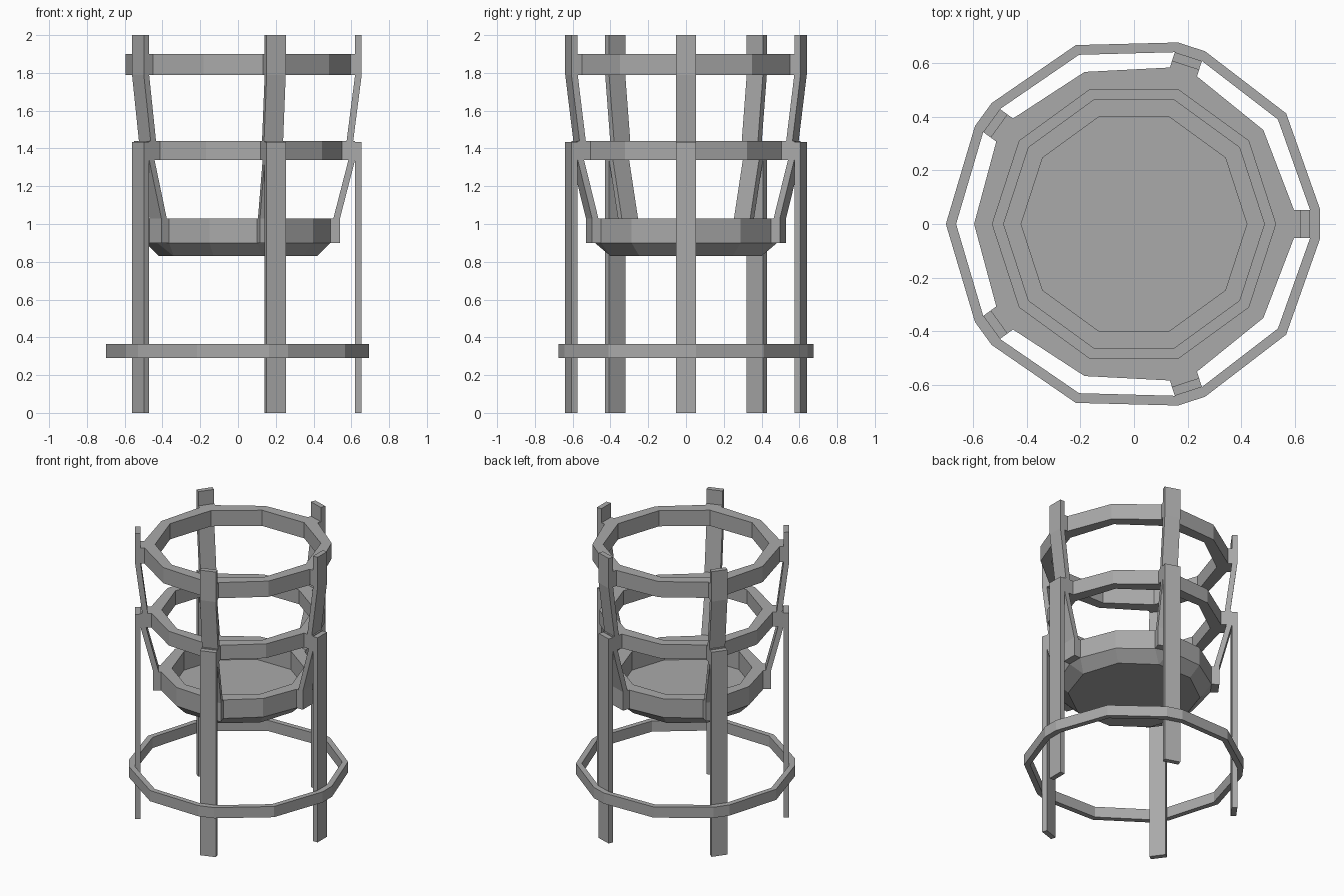
import bpy, bmesh
from math import cos, sin, pi
from mathutils import Matrix, Vector

cube = bpy.data.objects.get("Cube")
if cube:
    bpy.data.objects.remove(cube, do_unlink=True)

SIDES = 5
HALF = 0.053  # half width of every upright

grey = bpy.data.materials.new("plain_grey")
grey.use_nodes = True
colour = (0.4, 0.4, 0.4, 1)
grey.diffuse_color = colour
grey.node_tree.nodes["Principled BSDF"].inputs["Base Color"].default_value = colour


def finish(name, bm):
    bmesh.ops.remove_doubles(bm, verts=bm.verts, dist=0.0005)
    bmesh.ops.recalc_face_normals(bm, faces=bm.faces)
    mesh = bpy.data.meshes.new(name)
    bm.to_mesh(mesh)
    bm.free()
    mesh.materials.append(grey)
    obj = bpy.data.objects.new(name, mesh)
    bpy.context.collection.objects.link(obj)
    return obj


def loop_points(flat, corner, half, z):
    """Outline with a flat of the given half width at each upright and a corner between."""
    points = []
    for i in range(SIDES):
        turn = Matrix.Rotation(2 * pi * i / SIDES, 3, 'Z')
        middle = pi / SIDES
        for p in ((flat, -half), (flat, half), (corner * cos(middle), corner * sin(middle))):
            points.append(turn @ Vector((p[0], p[1], z)))
    return points


def band(name, loops, closed=True):
    """Bridge outlines in order; join last to first, or cap both ends."""
    bm = bmesh.new()
    rows = [[bm.verts.new(p) for p in loop_points(*l)] for l in loops]
    pairs = list(zip(rows, rows[1:]))
    if closed:
        pairs.append((rows[-1], rows[0]))
    else:
        bm.faces.new(rows[0])
        bm.faces.new(rows[-1])
    for a, b in pairs:
        for i in range(len(a)):
            j = (i + 1) % len(a)
            bm.faces.new((a[i], a[j], b[j], b[i]))
    return finish(name, bm)


def hoop(name, outer, inner, bottom, top):
    return band(name, [(*outer, bottom), (*outer, top), (*inner, top), (*inner, bottom)])


def uprights(name, profile):
    """Extrude a radial side profile and repeat it around the centre."""
    for i in range(SIDES):
        bm = bmesh.new()
        face = bm.faces.new([bm.verts.new((x, -HALF, z)) for x, z in profile])
        out = bmesh.ops.extrude_face_region(bm, geom=[face])
        moved = [v for v in out["geom"] if isinstance(v, bmesh.types.BMVert)]
        bmesh.ops.translate(bm, verts=moved, vec=(0, 2 * HALF, 0))
        turn = Matrix.Rotation(2 * pi * i / SIDES, 4, 'Z')
        bmesh.ops.transform(bm, matrix=turn, verts=bm.verts)
        finish(f"{name}_{i + 1}", bm)


# Hoops
hoop("foot_hoop", (0.693, 0.70, HALF), (0.655, 0.662, HALF), 0.29, 0.365)
hoop("middle_hoop", (0.55, 0.55, HALF), (0.485, 0.485, 0), 1.34, 1.44)
hoop("top_hoop", (0.595, 0.595, HALF), (0.527, 0.527, 0), 1.79, 1.90)

# Basin with a tapered underside and flat floor
band("basin", [(0.42, 0.42, 0, 0.83), (0.49, 0.49, HALF, 0.90), (0.49, 0.49, HALF, 1.03),
               (0.42, 0.42, 0, 1.03), (0.42, 0.42, 0, 0.90)], closed=False)

# Straight legs
uprights("leg", [(0.62, 0), (0.655, 0), (0.655, 1.435), (0.62, 1.435)])

# Stepped posts from the basin to the top, with lugs at each hoop
uprights("post", [
    (0.49, 0.90), (0.54, 0.90), (0.54, 1.03), (0.62, 1.34), (0.62, 1.44),
    (0.61, 1.44), (0.655, 1.79), (0.655, 2), (0.62, 2), (0.62, 1.90),
    (0.595, 1.90), (0.595, 1.79), (0.62, 1.79), (0.575, 1.44), (0.55, 1.44),
    (0.55, 1.34), (0.585, 1.34), (0.505, 1.03), (0.49, 1.03)])
